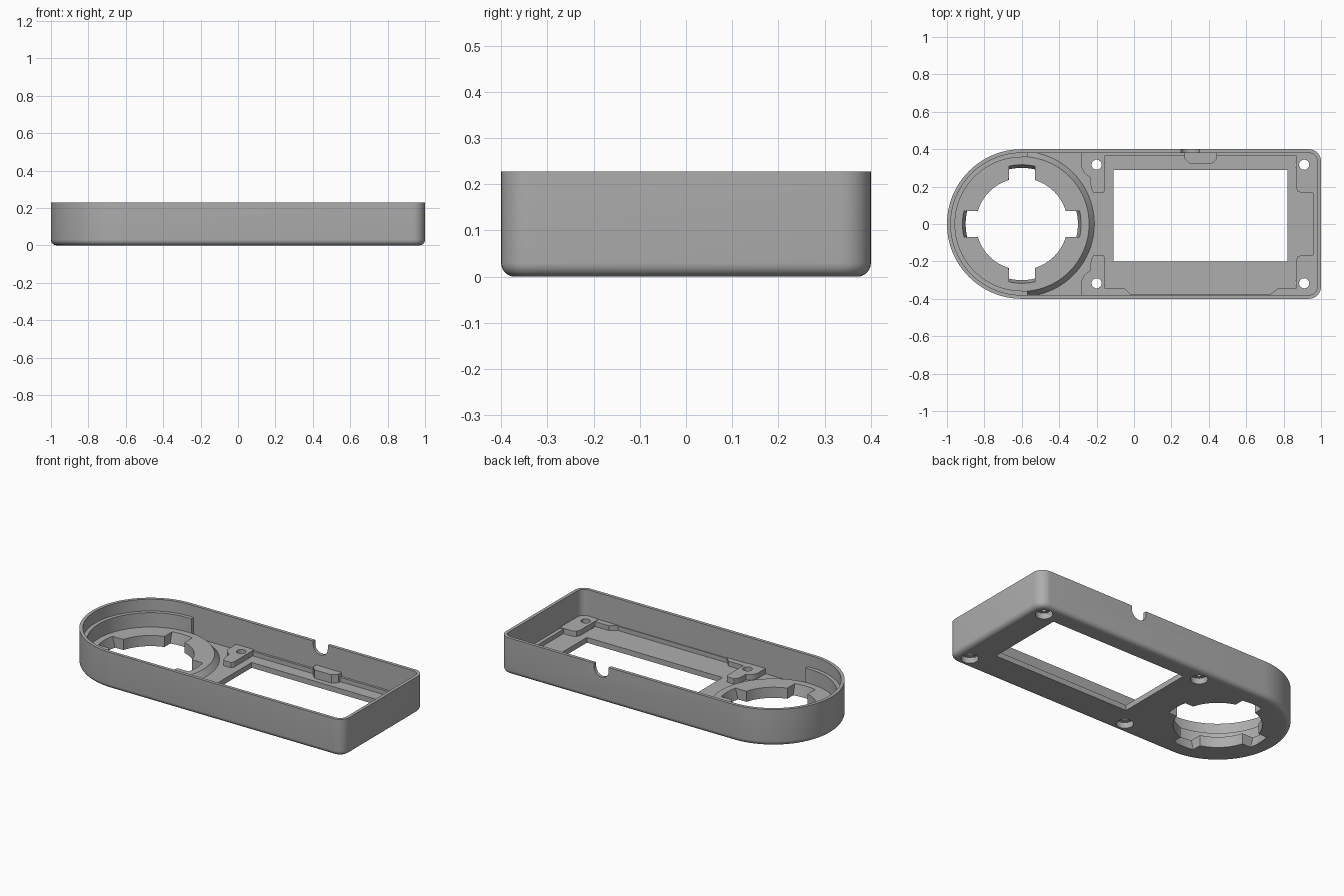
import bpy, bmesh, math
from math import cos, sin, pi

if "Cube" in bpy.data.objects:
    bpy.data.objects.remove(bpy.data.objects["Cube"])

grey = bpy.data.materials.new("plain grey")
grey.diffuse_color = (0.42, 0.42, 0.42, 1)
grey.use_nodes = True
grey.node_tree.nodes["Principled BSDF"].inputs["Base Color"].default_value = grey.diffuse_color
CX = -0.6          # centre of the round end


def loft(name, rings):
    """Closed solid through rings of equal point count."""
    bm = bmesh.new()
    vs = [[bm.verts.new(p) for p in r] for r in rings]
    n = len(vs[0])
    for a, b in zip(vs, vs[1:]):
        for i in range(n):
            j = (i + 1) % n
            bm.faces.new((a[i], a[j], b[j], b[i]))
    bm.faces.new(vs[0][::-1])
    bm.faces.new(vs[-1])
    bmesh.ops.recalc_face_normals(bm, faces=bm.faces)
    me = bpy.data.meshes.new(name)
    bm.to_mesh(me)
    bm.free()
    me.materials.append(grey)
    ob = bpy.data.objects.new(name, me)
    bpy.context.collection.objects.link(ob)
    return ob


def prism(name, pts, z0, z1):
    return loft(name, [[(x, y, z) for x, y in pts] for z in (z0, z1)])


def arc(cx, cy, r, a0, a1, n):
    return [(cx + r * cos(a0 + (a1 - a0) * i / n), cy + r * sin(a0 + (a1 - a0) * i / n))
            for i in range(n + 1)]


def circle(cx, cy, r, n=64):
    return arc(cx, cy, r, 0, 2 * pi, n)[:-1]


def rect(x0, x1, y0, y1):
    return [(x0, y0), (x1, y0), (x1, y1), (x0, y1)]


def outline(d, z):
    """Case outline, inset by d, at height z."""
    r = 0.065
    pts = (arc(CX, 0, 0.4 - d, pi / 2, 3 * pi / 2, 48)
           + arc(1 - r, -0.4 + r, r - d, -pi / 2, 0, 8)
           + arc(1 - r, 0.4 - r, r - d, 0, pi / 2, 8))
    return [(x, y, z) for x, y in pts]


def combine(target, others, op):
    for o in others:
        m = target.modifiers.new(o.name, 'BOOLEAN')
        m.operation, m.object, m.solver = op, o, 'EXACT'
        bpy.context.view_layer.objects.active = target
        bpy.ops.object.modifier_apply(modifier=m.name)
        bpy.data.objects.remove(o)


# Tray: rounded underside, outer wall, rim, inner wall, floor
F, WALL, TOP, R = 0.033, 0.02, 0.228, 0.03
rings = [outline(R - R * sin(a), R - R * cos(a)) for a in [i * pi / 12 for i in range(7)]]
rings += [outline(0, TOP), outline(WALL, TOP), outline(WALL, F)]
case = loft("case_tray", rings)

# Round platform with sloping edge
parts = [loft("round_platform", [[(x, y, z) for x, y in circle(CX, 0, r, 96)]
                                 for r, z in ((0.392, 0.028), (0.388, F), (0.36, 0.066))])]

# Ledge lining the round wall
ledge = ([(-0.57, 0.39)] + arc(CX, 0, 0.39, pi / 2, 3 * pi / 2, 48) + [(-0.57, -0.39), (-0.57, -0.357)]
         + arc(CX, 0, 0.357, 3 * pi / 2, pi / 2, 48) + [(-0.57, 0.357)])
parts.append(prism("wall_ledge", ledge, 0.025, 0.155))

# Screw bosses, mirrored front to back
left_boss = [(-0.28, 0.39), (-0.28, 0.3), (-0.265, 0.27), (-0.235, 0.25), (-0.23, 0.19),
             (-0.215, 0.165), (-0.165, 0.165), (-0.155, 0.18), (-0.155, 0.39)]
right_boss = [(0.865, 0.39), (0.865, 0.2), (0.875, 0.175), (0.9, 0.165), (0.985, 0.165),
              (0.985, 0.345), (0.97, 0.375), (0.945, 0.39)]
for s, side in ((1, "back"), (-1, "front")):
    for nm, shape in (("left_boss_", left_boss), ("right_boss_", right_boss)):
        parts.append(prism(nm + side, [(x, y * s) for x, y in shape], 0.025, 0.066))

# Back rail, end rail, front corner gussets and clip tab
parts += [
    prism("back_rail", rect(-0.16, 0.87, 0.366, 0.391), 0.025, 0.06),
    prism("front_rail", rect(-0.16, 0.87, -0.391, -0.375), 0.025, 0.06),
    prism("end_rail", rect(0.957, 0.99, -0.17, 0.17), 0.025, 0.06),
    prism("left_gusset", [(-0.16, -0.392), (-0.02, -0.392), (-0.02, -0.375), (-0.05, -0.345), (-0.16, -0.345)], 0.024, 0.063),
    prism("right_gusset", [(0.87, -0.392), (0.73, -0.392), (0.73, -0.375), (0.77, -0.345), (0.87, -0.345)], 0.024, 0.063),
    prism("clip_tab", [(0.27, 0.392), (0.27, 0.35), (0.3, 0.322), (0.415, 0.322), (0.445, 0.35), (0.445, 0.392)], 0.024, 0.085),
]
combine(case, parts, 'UNION')

# Openings: display window, round hole, tapered key notches
cuts = [prism("window_cut", rect(-0.11, 0.82, -0.2, 0.29), -0.1, 0.2),
        prism("round_cut", circle(CX, 0, 0.245), -0.1, 0.2)]
for k in range(4):
    a = k * pi / 2
    rr = []
    for r, z in ((0.298, -0.02), (0.3, 0.0), (0.317, 0.066), (0.317, 0.1)):
        h = 0.07 / r
        p = [(CX + 0.15 * cos(a + 0.4), 0.15 * sin(a + 0.4)),
             (CX + 0.15 * cos(a - 0.4), 0.15 * sin(a - 0.4))]
        p = [(CX + 0.15 * cos(a) + t * 0.07 * sin(a), 0.15 * sin(a) - t * 0.07 * cos(a)) for t in (-1, 1)]
        p += arc(CX, 0, r, a - h, a + h, 8)
        rr.append([(x, y, z) for x, y in p])
    cuts.append(loft("notch_cut", rr))

# Screw holes, counterbored from below
for x in (-0.2, 0.91):
    for y in (-0.317, 0.317):
        rr = [[(px, py, z) for px, py in circle(x, y, r, 32)]
              for r, z in ((0.048, -0.05), (0.048, 0.036), (0.027, 0.036), (0.027, 0.15))]
        cuts.append(loft("screw_cut", rr))

# Cable slot through the back wall
slot = [(0.35, 0.3)] + arc(0.3, 0.205, 0.05, 0, -pi, 20) + [(0.25, 0.3)]
cuts.append(loft("slot_cut", [[(x, y, z) for x, z in slot] for y in (0.34, 0.45)]))
combine(case, cuts, 'DIFFERENCE')

# Smooth curves, sharp edges
bpy.ops.object.select_all(action='DESELECT')
case.select_set(True)
bpy.context.view_layer.objects.active = case
bpy.ops.object.shade_smooth_by_angle(angle=math.radians(30))
